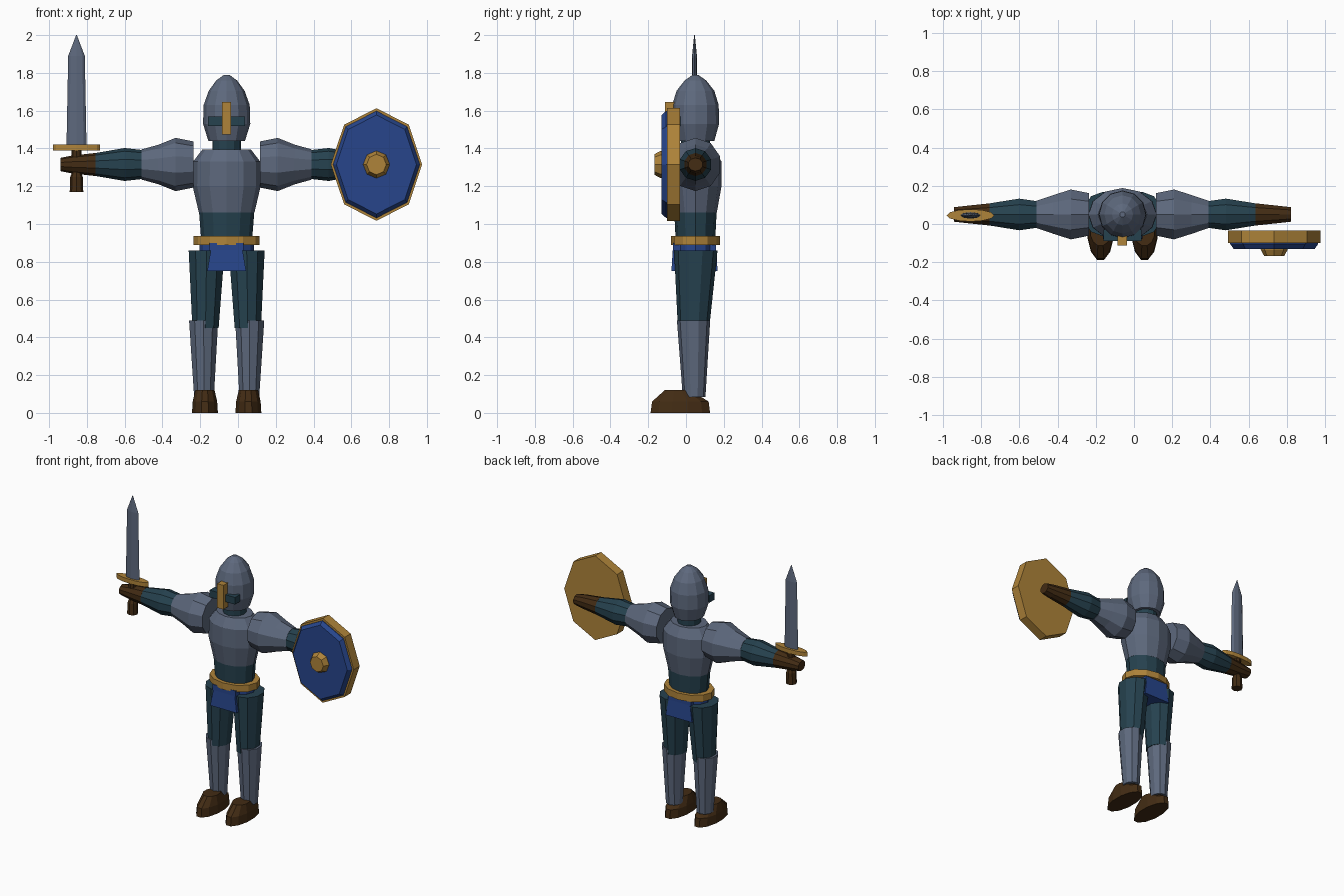
import bpy, bmesh, math
from mathutils import Vector

default = bpy.data.objects.get("Cube")
if default:
    bpy.data.objects.remove(default)

CX, CY = -0.06, 0.05    # body axis
ARM_Z = 1.315


def material(name, rgb):
    m = bpy.data.materials.new(name)
    m.use_nodes = True
    m.diffuse_color = (*rgb, 1)
    bsdf = next(n for n in m.node_tree.nodes if n.type == 'BSDF_PRINCIPLED')
    bsdf.inputs["Base Color"].default_value = (*rgb, 1)
    return m


steel = material("steel", (0.11, 0.14, 0.205))
teal = material("dark teal cloth", (0.019, 0.054, 0.078))
gold = material("gold", (0.43, 0.23, 0.042))
blue = material("blue", (0.02, 0.06, 0.26))
leather = material("brown leather", (0.056, 0.025, 0.007))


def to_world(axis, t, u, v):
    """Place a section point (u, v) at distance t along an axis."""
    return Vector({'X': (t, u, v), 'Y': (u, t, v), 'Z': (u, v, t)}[axis])


def loft(name, mat, axis, rings, sides=12, turn=0.0):
    """Closed skin through elliptical rings (t, centre u, centre v, radius u, radius v)."""
    bm = bmesh.new()
    loops = []
    for t, cu, cv, ru, rv in rings:
        loop = []
        for i in range(sides):
            a = math.tau * (i + turn) / sides
            loop.append(bm.verts.new(to_world(axis, t, cu + ru * math.cos(a), cv + rv * math.sin(a))))
        loops.append(loop)
    for low, high in zip(loops, loops[1:]):
        for i in range(sides):
            j = (i + 1) % sides
            bm.faces.new((low[i], low[j], high[j], high[i]))
    bm.faces.new(loops[0][::-1])
    bm.faces.new(loops[-1])
    bmesh.ops.recalc_face_normals(bm, faces=bm.faces)
    mesh = bpy.data.meshes.new(name)
    bm.to_mesh(mesh)
    bm.free()
    mesh.materials.append(mat)
    ob = bpy.data.objects.new(name, mesh)
    bpy.context.collection.objects.link(ob)
    return ob


def body(name, mat, profile, sides=12, turn=0.0):
    """Upright part on the body axis, profile of (z, radius x, radius y)."""
    return loft(name, mat, 'Z', [(z, CX, CY, rx, ry) for z, rx, ry in profile], sides, turn)


def box(name, mat, x, y, z):
    r = math.sqrt(0.5)
    cx, cy = sum(x) / 2, sum(y) / 2
    rx, ry = (x[1] - x[0]) * r, (y[1] - y[0]) * r
    return loft(name, mat, 'Z', [(h, cx, cy, rx, ry) for h in z], 4, 0.5)


# Head
body("helmet", steel, [(1.44, 0.097, 0.1), (1.53, 0.125, 0.125), (1.63, 0.122, 0.123),
                       (1.705, 0.095, 0.1), (1.76, 0.055, 0.057), (1.79, 0.014, 0.014)])
body("neck", teal, [(1.36, 0.076, 0.076), (1.47, 0.076, 0.076)])
box("visor_slit", teal, (-0.16, 0.038), (-0.088, -0.03), (1.52, 1.57))
box("nose_guard", gold, (-0.085, -0.036), (-0.112, -0.06), (1.475, 1.645))

# Torso and waist
body("breastplate", steel, [(1.06, 0.147, 0.113), (1.2, 0.18, 0.138), (1.33, 0.178, 0.138),
                            (1.395, 0.128, 0.1)])
body("waist", teal, [(0.92, 0.135, 0.105), (1.06, 0.146, 0.112)])
body("belt", gold, [(0.89, 0.175, 0.13), (0.937, 0.175, 0.13)])
body("hips", blue, [(0.855, 0.145, 0.105), (0.9, 0.145, 0.105)])
box("tabard", blue, (CX - 0.09, CX + 0.09), (-0.07, 0.16), (0.86, 0.9))
loft("tabard_skirt", blue, 'Z', [(0.75, CX, 0.045, 0.146, 0.173), (0.89, CX, 0.045, 0.112, 0.16)], 4, 0.5)

# Arms and legs, mirrored about the body axis
for side, s in (("left", 1), ("right", -1)):
    def arm(part, mat, profile):
        loft(f"{side}_{part}", mat, 'X',
             [(CX + s * d, CY, ARM_Z, ry, rz) for d, ry, rz in profile], 10, 0.5)

    arm("shoulder_armor", steel, [(0.176, 0.117, 0.122), (0.27, 0.137, 0.141),
                                  (0.36, 0.107, 0.105), (0.45, 0.075, 0.08)])
    arm("forearm", teal, [(0.44, 0.072, 0.076), (0.54, 0.087, 0.087), (0.7, 0.06, 0.06)])
    arm("glove", leather, [(0.695, 0.061, 0.061), (0.82, 0.047, 0.047), (0.88, 0.04, 0.035)])

    def leg(part, mat, profile, sides=10):
        loft(f"{side}_{part}", mat, 'Z',
             [(z, CX + s * d, cy, rx, ry) for z, d, cy, rx, ry in profile], sides, 0.5)

    leg("thigh", teal, [(0.45, 0.112, 0.04, 0.073, 0.083), (0.86, 0.106, 0.052, 0.1, 0.115)])
    leg("shin_armor", steel, [(0.085, 0.12, 0.043, 0.055, 0.06), (0.49, 0.122, 0.04, 0.081, 0.088)])
    leg("boot", leather, [(0, 0.115, -0.03, 0.071, 0.163), (0.06, 0.115, -0.03, 0.067, 0.155),
                          (0.12, 0.115, -0.045, 0.053, 0.07)], 12)

# Sword in the right hand
SX, SY = -0.855, 0.045
loft("sword_blade", steel, 'Z', [(1.41, SX, SY, 0.053, 0.017), (1.89, SX, SY, 0.044, 0.013),
                                 (2.0, SX, SY, 0.002, 0.002)], 8)
loft("sword_guard", gold, 'Z', [(1.39, SX, SY, 0.125, 0.032), (1.42, SX, SY, 0.125, 0.032)], 12)
loft("sword_grip", leather, 'Z', [(1.17, SX, SY, 0.036, 0.036), (1.25, SX, SY, 0.033, 0.033),
                                  (1.27, SX, SY, 0.025, 0.025), (1.395, SX, SY, 0.027, 0.027)], 8)

# Shield in front of the left hand
HX, HZ = 0.733, 1.315


def shield(part, mat, profile):
    loft(part, mat, 'Y', [(y, HX, HZ, rx, rz) for y, rx, rz in profile], 8)


shield("shield_rim", gold, [(-0.033, 0.242, 0.298), (-0.1, 0.242, 0.298)])
shield("shield_face", blue, [(-0.09, 0.23, 0.283), (-0.105, 0.23, 0.283), (-0.13, 0.212, 0.262)])
shield("shield_boss", gold, [(-0.12, 0.072, 0.074), (-0.135, 0.07, 0.072), (-0.168, 0.052, 0.054)])
